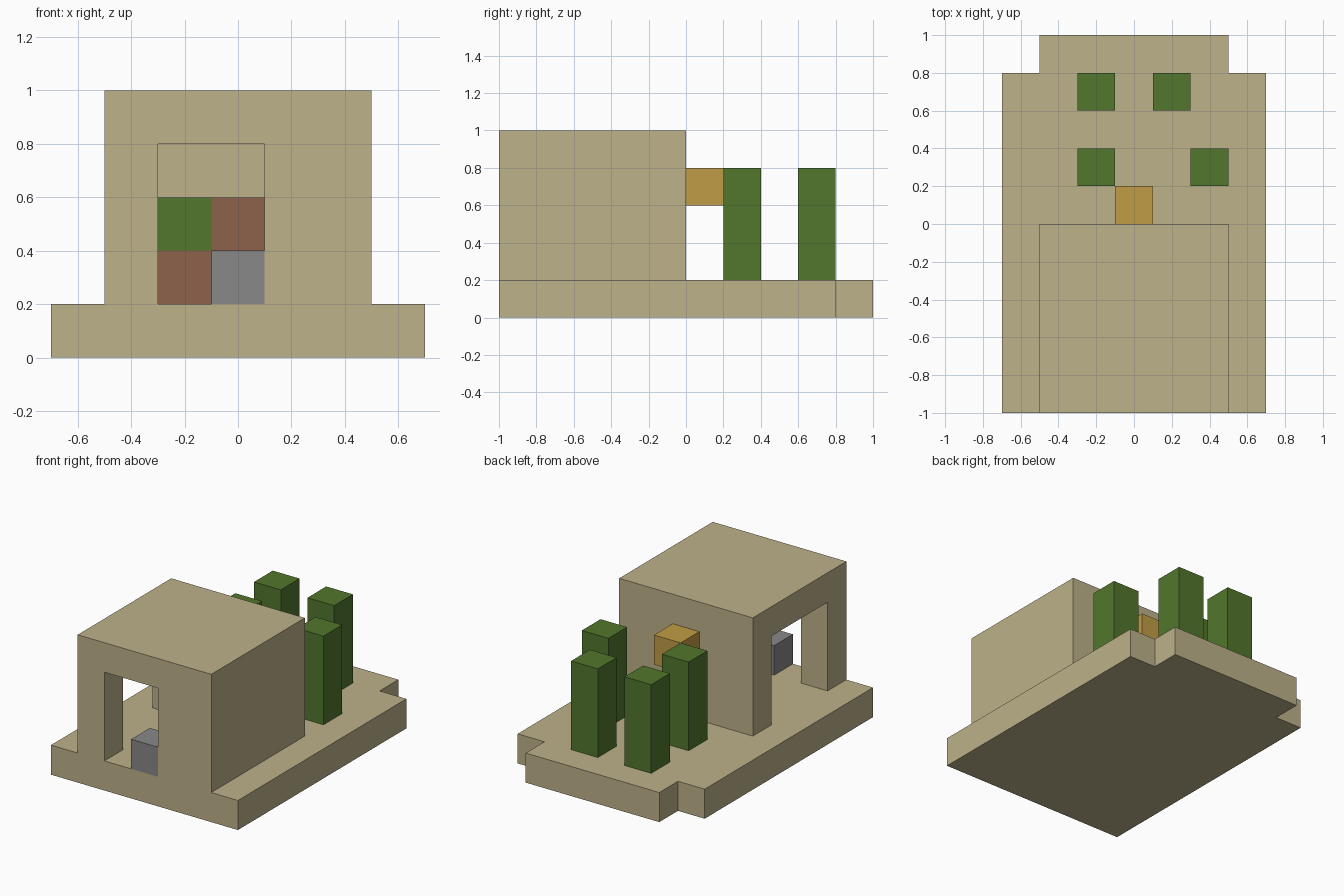
import bpy
import bmesh

if "Cube" in bpy.data.objects:
    bpy.data.objects.remove(bpy.data.objects["Cube"], do_unlink=True)

CELL = 0.2


def material(name, rgb):
    mat = bpy.data.materials.new(name)
    mat.use_nodes = True
    mat.diffuse_color = (*rgb, 1)
    bsdf = next(n for n in mat.node_tree.nodes if n.type == "BSDF_PRINCIPLED")
    bsdf.inputs["Base Color"].default_value = (*rgb, 1)
    return mat


sand = material("sandstone", (0.51, 0.445, 0.255))
green = material("leaf_green", (0.084, 0.181, 0.026))
gold = material("gold", (0.53, 0.335, 0.06))
brown = material("wood_brown", (0.266, 0.122, 0.07))
grey = material("stone_grey", (0.246, 0.246, 0.246))


def prism(name, plan, bottom, top, mat):
    """Extrude a floor plan straight up."""
    bm = bmesh.new()
    face = bm.faces.new([bm.verts.new((x, y, bottom)) for x, y in plan])
    up = bmesh.ops.extrude_face_region(bm, geom=[face])["geom"]
    bmesh.ops.translate(bm, vec=(0, 0, top - bottom),
                        verts=[g for g in up if isinstance(g, bmesh.types.BMVert)])
    bmesh.ops.recalc_face_normals(bm, faces=bm.faces)
    mesh = bpy.data.meshes.new(name)
    bm.to_mesh(mesh)
    bm.free()
    mesh.materials.append(mat)
    obj = bpy.data.objects.new(name, mesh)
    bpy.context.collection.objects.link(obj)
    return obj


def block(name, x, y, z, mat, width=CELL, depth=CELL, height=CELL):
    plan = [(x, y), (x + width, y), (x + width, y + depth), (x, y + depth)]
    return prism(name, plan, z, z + height, mat)


# Ground slab with notched back corners
half = [(0.7, -1), (0.7, 0.8), (0.5, 0.8), (0.5, 1)]
prism("ground_slab", half + [(-x, y) for x, y in reversed(half)], 0, CELL, sand)

# House shell: room, front doorway and open right side cut in one piece
house = block("house", -0.5, -1, CELL, sand, width=1, depth=1, height=0.8)
cutter = prism("room_cutter",
               [(-0.3, -1.1), (0.1, -1.1), (0.1, -0.8), (0.3, -0.8),
                (0.3, -0.2), (-0.6, -0.2), (-0.6, -0.8), (-0.3, -0.8)],
               0.1, 0.8, sand)
cutter.hide_render = True
cutter.hide_viewport = True
cut = house.modifiers.new("room", "BOOLEAN")
cut.operation = "DIFFERENCE"
cut.solver = "EXACT"
cut.object = cutter

# Door step and furniture along the back wall
block("door_block", -0.1, -1, 0.2, grey)
block("low_shelf", -0.3, -0.4, 0.2, brown, width=0.4)
block("high_shelf", -0.1, -0.4, 0.4, brown)
block("shelf_plant", -0.3, -0.4, 0.4, green)

# Lamp on the back wall
block("wall_lamp", -0.1, 0, 0.6, gold)

# Garden columns
for i, (x, y) in enumerate([(-0.3, 0.2), (0.3, 0.2), (-0.3, 0.6), (0.1, 0.6)], 1):
    block(f"garden_column_{i}", x, y, CELL, green, height=0.6)
